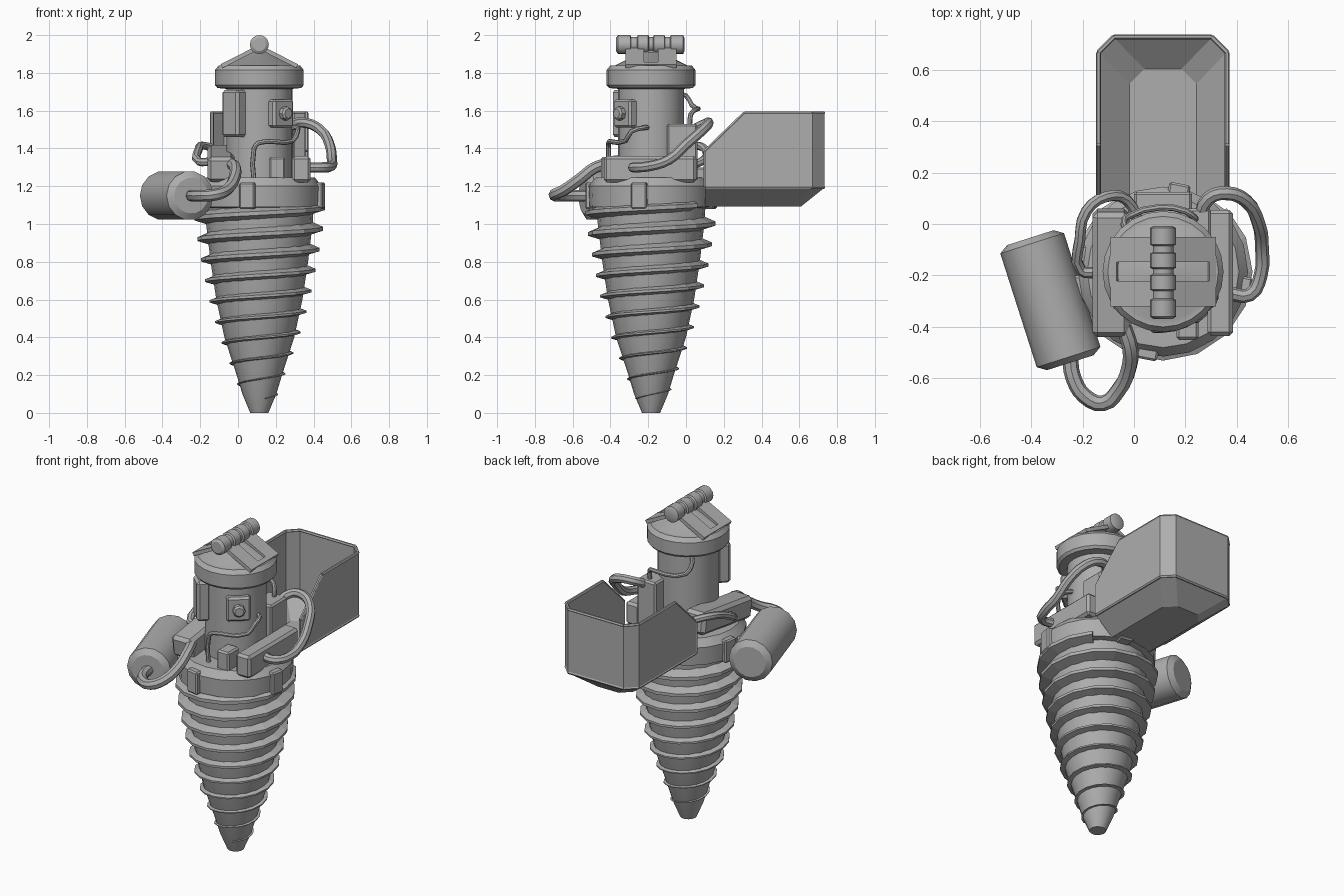
import bpy, bmesh, math
from mathutils import Vector, Matrix

if "Cube" in bpy.data.objects:
    bpy.data.objects.remove(bpy.data.objects["Cube"])

CX, CY = 0.113, -0.185          # drill axis
grey = bpy.data.materials.new("plain_grey")
grey.diffuse_color = (0.42, 0.42, 0.42, 1)
grey.use_nodes = True
grey.node_tree.nodes["Principled BSDF"].inputs["Base Color"].default_value = grey.diffuse_color


def finish(name, bm, smooth=True, matrix=None):
    if matrix:
        bm.transform(matrix)
    bmesh.ops.recalc_face_normals(bm, faces=bm.faces[:])
    me = bpy.data.meshes.new(name)
    bm.to_mesh(me)
    bm.free()
    ob = bpy.data.objects.new(name, me)
    bpy.context.collection.objects.link(ob)
    me.materials.append(grey)
    if smooth:
        shade(ob)
    return ob


def shade(ob):
    bpy.ops.object.select_all(action='DESELECT')
    ob.select_set(True)
    bpy.context.view_layer.objects.active = ob
    bpy.ops.object.shade_smooth_by_angle(angle=math.radians(32))


def lathe(name, profile, segs=24, matrix=None):
    """Closed solid of revolution about z from (radius, z) points."""
    bm = bmesh.new()
    rings = [[bm.verts.new((r * math.cos(2 * math.pi * i / segs),
                            r * math.sin(2 * math.pi * i / segs), z))
              for i in range(segs)] for r, z in profile]
    for a, b in zip(rings, rings[1:]):
        for i in range(segs):
            j = (i + 1) % segs
            bm.faces.new((a[i], a[j], b[j], b[i]))
    bm.faces.new(rings[0])
    bm.faces.new(rings[-1])
    return finish(name, bm, True, matrix or Matrix.Translation((CX, CY, 0)))


def box(name, lo, hi, bevel=0.012, matrix=None):
    lo, hi = Vector(lo), Vector(hi)
    bm = bmesh.new()
    bmesh.ops.create_cube(bm, size=1)
    for v in bm.verts:
        v.co = [(lo[k] + hi[k]) / 2 + v.co[k] * (hi[k] - lo[k]) for k in range(3)]
    if bevel:
        bmesh.ops.bevel(bm, geom=bm.edges[:], offset=bevel, segments=1, affect='EDGES')
    return finish(name, bm, False, matrix)


def around(angle, radius, z):
    """Frame on the drill axis: local x points outward."""
    return (Matrix.Translation((CX, CY, z)) @ Matrix.Rotation(math.radians(angle), 4, 'Z')
            @ Matrix.Translation((radius, 0, 0)))


def pipe(name, pts, radius, res=3):
    cu = bpy.data.curves.new(name, 'CURVE')
    cu.dimensions = '3D'
    cu.bevel_depth, cu.bevel_resolution = radius, 2
    cu.resolution_u, cu.use_fill_caps = res, True
    sp = cu.splines.new('BEZIER')
    sp.bezier_points.add(len(pts) - 1)
    for p, co in zip(sp.bezier_points, pts):
        p.co = co
        p.handle_left_type = p.handle_right_type = 'AUTO'
    ob = bpy.data.objects.new(name, cu)
    bpy.context.collection.objects.link(ob)
    cu.materials.append(grey)
    bpy.ops.object.select_all(action='DESELECT')
    ob.select_set(True)
    bpy.context.view_layer.objects.active = ob
    bpy.ops.object.convert(target='MESH')
    shade(bpy.context.view_layer.objects.active)


# drill core
core = [(0.048, 0.0), (0.09, 0.1), (0.12, 0.2), (0.185, 0.4), (0.228, 0.6),
        (0.258, 0.8), (0.282, 1.0), (0.29, 1.12)]
lathe("drill_core", core, 20)


def core_radius(z):
    for (r0, z0), (r1, z1) in zip(core, core[1:]):
        if z <= z1:
            return r0 + (r1 - r0) * (z - z0) / (z1 - z0)
    return core[-1][0]


# helical thread that grows towards the top
bm = bmesh.new()
SEG, PITCH = 16, 0.11
rows = []
for i in range(int(-9.2 * SEG), 3):
    a = 2 * math.pi * i / SEG
    z = 1.087 + PITCH * i / SEG
    k = max(0.12, min(1, z / 1.0))
    rc, out = core_radius(z), 0.004 + 0.056 * k
    row = [(rc - 0.015, 0.042 * k), (rc + out, 0.008 * k),
           (rc + out, -0.013 * k), (rc - 0.015, -0.036 * k)]
    rows.append([bm.verts.new((CX + r * math.cos(a), CY + r * math.sin(a), z + dz))
                 for r, dz in row])
for a, b in zip(rows, rows[1:]):
    for j in range(4):
        n = (j + 1) % 4
        bm.faces.new((a[j], a[n], b[n], b[j]))
bm.faces.new(rows[0])
bm.faces.new(rows[-1])
finish("drill_thread", bm, False)

# collar, body and cap
lathe("collar", [(0.28, 1.085), (0.325, 1.09), (0.33, 1.2), (0.295, 1.245), (0.1, 1.245)], 20)
lathe("body_tube", [(0.175, 1.23), (0.175, 1.74)], 24)
lathe("cap", [(0.17, 1.715), (0.222, 1.72), (0.235, 1.735), (0.235, 1.815),
              (0.215, 1.84), (0.19, 1.84), (0.05, 1.91)], 24)
for i in range(4):
    box("collar_clamp", (-0.04, -0.042, -0.07), (0.03, 0.042, 0.07), 0.008,
        around(-11 + 90 * i, 0.318, 1.15))

# hinged cap flaps with a slot open at the ridge
L, Y0, Y1 = 0.23, -0.32, -0.05
outline = [(0, Y0), (L, Y0), (L, Y1), (0, Y1), (0, -0.148), (L * 0.88, -0.148),
           (L * 0.88, -0.222), (0, -0.222)]
for s in (1, -1):
    bm = bmesh.new()
    f = bm.faces.new([bm.verts.new((u, y, 0)) for u, y in outline])
    ext = bmesh.ops.extrude_face_region(bm, geom=[f])
    for v in ext['geom']:
        if isinstance(v, bmesh.types.BMVert):
            v.co.z -= 0.022
    m = (Matrix.Translation((CX, 0, 1.95)) @ Matrix.Scale(s, 4, (1, 0, 0))
         @ Matrix.Rotation(math.radians(27), 4, 'Y'))
    finish("cap_flap", bm, False, m)
    box("flap_strap", (0.03, -0.21, -0.035), (0.15, -0.16, -0.018), 0.004, m)

# hinge barrel
lathe("hinge_barrel", [(0.035, -0.37), (0.05, -0.36), (0.05, -0.295), (0.04, -0.29),
                       (0.04, -0.26), (0.05, -0.255), (0.05, -0.2), (0.04, -0.195),
                       (0.04, -0.175), (0.05, -0.17), (0.05, -0.115), (0.04, -0.11),
                       (0.04, -0.085), (0.05, -0.08), (0.05, -0.015), (0.035, -0.008)], 16,
      Matrix.Translation((CX, 0, 1.95)) @ Matrix.Rotation(math.radians(-90), 4, 'X'))

# boxes around the body
box("right_side_box", (0.285, -0.435, 1.22), (0.385, 0.055, 1.36), 0.015)
tilt = (Matrix.Translation((-0.09, -0.19, 1.32)) @ Matrix.Rotation(math.radians(8), 4, 'X'))
box("left_side_box", (-0.072, -0.245, -0.068), (0.072, 0.245, 0.068), 0.02, tilt)
box("rear_box", (0.17, -0.1, 1.23), (0.3, 0.06, 1.53), 0.01)
box("front_small_box", (0.165, -0.45, 1.23), (0.25, -0.34, 1.355), 0.01)
box("left_panel", (-0.05, -0.06, -0.125), (0.03, 0.06, 0.125), 0.015, around(227, 0.205, 1.585))
box("gauge_box", (-0.05, -0.07, -0.075), (0.02, 0.07, 0.075), 0.012, around(-50, 0.185, 1.585))
lathe("gauge_knob", [(0.036, 0), (0.036, 0.03), (0.026, 0.04)], 8,
      around(-50, 0.2, 1.585) @ Matrix.Rotation(math.radians(90), 4, 'Y'))

# side tank
d = Vector((0.152, -0.475, 0)).normalized()
lathe("side_tank", [(0.095, -0.255), (0.13, -0.232), (0.13, 0.232), (0.095, 0.255)], 14,
      Matrix.Translation((-0.325, -0.296, 1.15)) @ d.to_track_quat('Z', 'Y').to_matrix().to_4x4())
box("tank_bracket", (-0.25, -0.3, 1.12), (-0.15, -0.2, 1.2), 0.01)

# rear bucket, open at the top and towards the body
def hoop(x0, x1, y0, y1, c):
    return [(x0, y0), (x0, y1 - c), (x0 + c, y1), (x1 - c, y1), (x1, y1 - c), (x1, y0)]


bm = bmesh.new()
floor = [bm.verts.new((x, y, 1.098)) for x, y in hoop(-0.02, 0.245, 0.1, 0.605, 0.06)]
waist = [bm.verts.new((x, y, 1.195)) for x, y in hoop(-0.138, 0.362, 0.1, 0.727, 0.06)]
rim = [bm.verts.new((x, y, 1.588)) for x, y in hoop(-0.138, 0.362, 0.31, 0.727, 0.06)]
step = [bm.verts.new((x, 0.1, 1.385)) for x in (-0.138, 0.362)]
bm.faces.new(floor)
for i in range(5):
    bm.faces.new((floor[i], floor[i + 1], waist[i + 1], waist[i]))
for i in range(1, 4):
    bm.faces.new((waist[i], waist[i + 1], rim[i + 1], rim[i]))
bm.faces.new((waist[0], waist[1], rim[1], rim[0], step[0]))
bm.faces.new((waist[4], waist[5], step[1], rim[5], rim[4]))
edge_pts = [[tuple(v.co) for v in (waist[0], step[0], *rim, step[1], waist[5])],
            [tuple(v.co) for v in waist]]
bucket = finish("bucket", bm, False)
mod = bucket.modifiers.new("thickness", 'SOLIDIFY')
mod.thickness, mod.offset = 0.014, 0

# thin edging strips along the bucket rim and waist
for pts in edge_pts:
    for a, b in zip(pts, pts[1:]):
        a, b = Vector(a), Vector(b)
        m = Matrix.Translation(a) @ (b - a).to_track_quat('Z', 'Y').to_matrix().to_4x4()
        lathe("bucket_edging", [(0.01, 0), (0.01, (b - a).length)], 6, m)
box("bucket_bracket", (-0.0, 0.02, 1.1), (0.226, 0.125, 1.3), 0.01)

# hoses
pipe("right_hose", [(0.37, -0.27, 1.3), (0.45, -0.275, 1.3), (0.492, -0.2, 1.305),
                    (0.497, -0.09, 1.34), (0.485, 0.0, 1.42), (0.435, 0.09, 1.5),
                    (0.36, 0.12, 1.535), (0.29, 0.1, 1.53), (0.255, 0.02, 1.49)], 0.027)
pipe("left_hose", [(-0.15, -0.19, 1.33), (-0.205, -0.18, 1.33), (-0.21, -0.06, 1.39),
                   (-0.185, 0.05, 1.415), (-0.11, 0.105, 1.39), (-0.03, 0.095, 1.34),
                   (0.02, 0.0, 1.3)], 0.022)
pipe("tank_hose", [(-0.25, -0.51, 1.15), (-0.235, -0.6, 1.15), (-0.19, -0.67, 1.15),
                   (-0.12, -0.697, 1.155), (-0.06, -0.645, 1.18), (-0.02, -0.56, 1.24),
                   (-0.015, -0.48, 1.3), (-0.04, -0.4, 1.32)], 0.031)
pipe("front_tube", [(0.085, -0.41, 1.23), (0.085, -0.41, 1.4), (0.11, -0.41, 1.43),
                    (0.2, -0.39, 1.435), (0.29, -0.32, 1.44), (0.315, -0.29, 1.49),
                    (0.305, -0.22, 1.51), (0.27, -0.2, 1.51)], 0.013, 2)
pipe("rear_tube", [(0.235, 0.02, 1.52), (0.235, 0.025, 1.58), (0.2, 0.05, 1.605),
                   (0.1, 0.065, 1.61), (-0.02, 0.03, 1.63), (-0.04, 0.0, 1.68),
                   (0.0, -0.06, 1.69)], 0.013, 2)
